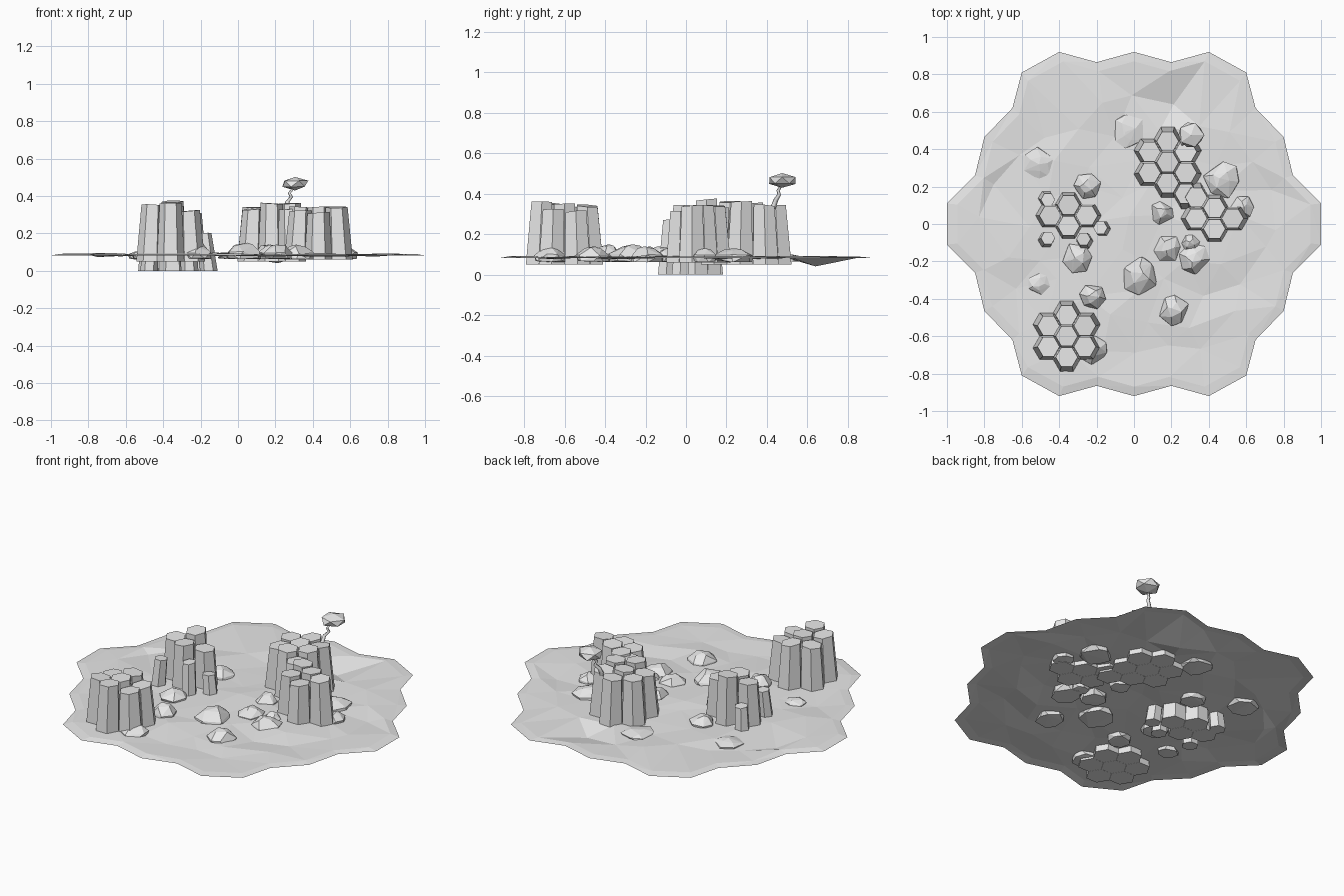
import bpy, bmesh, math, random
from mathutils import Vector
from mathutils.geometry import delaunay_2d_cdt

random.seed(4)
cube = bpy.data.objects.get("Cube")
if cube:
    bpy.data.objects.remove(cube, do_unlink=True)

stone = bpy.data.materials.new("stone_grey")
stone.use_nodes = True
stone.diffuse_color = (0.8, 0.8, 0.8, 1)
stone.node_tree.nodes["Principled BSDF"].inputs["Base Color"].default_value = (0.8, 0.8, 0.8, 1)


def jitter(amount):
    return random.uniform(-amount, amount)


def add_object(name, data):
    obj = bpy.data.objects.new(name, data)
    data.materials.append(stone)
    bpy.context.collection.objects.link(obj)
    return obj


def finish(name, bm):
    mesh = bpy.data.meshes.new(name)
    bm.to_mesh(mesh)
    bm.free()
    return add_object(name, mesh)


# Ground sheet: scalloped outline, a rim and a jittered triangle lattice
def ground_height(x, y):
    dip = 0.045 * math.exp(-((x - 0.2) ** 2 + (y - 0.68) ** 2) / 0.02)
    rise = 0.015 * math.exp(-((x + 0.1) ** 2 + (y + 0.3) ** 2) / 0.1)
    return 0.084 + rise - dip


def build_ground():
    quarter = [(0, 0.92), (0.2, 0.865), (0.4, 0.92), (0.6, 0.81),
               (0.65, 0.62), (0.8, 0.465), (0.85, 0.26), (1, 0.11)]
    half = quarter + [(x, -y) for x, y in reversed(quarter)]
    outline = half + [(-x, y) for x, y in reversed(half[1:-1])]
    n = len(outline)
    points = [Vector(p) for p in outline]
    heights = [0.082] * n
    for p in outline:
        points.append(Vector(p) * 0.945)
        heights.append(0.088 + jitter(0.004))
    for row in range(-4, 5):
        for col in range(-5, 6):
            x = (col + 0.5 * (row % 2)) * 0.2 + jitter(0.05)
            y = row * 0.17 + jitter(0.05)
            if (x / 0.88) ** 2 + (y / 0.8) ** 2 < 0.9:
                points.append(Vector((x, y)))
                heights.append(ground_height(x, y) + jitter(0.011))
    edges = [(i, (i + 1) % n) for i in range(n)]
    verts, _, faces, origins, _, _ = delaunay_2d_cdt(points, edges, [], 1, 1e-5)
    bm = bmesh.new()
    made = [bm.verts.new((v.x, v.y, heights[o[0]])) for v, o in zip(verts, origins)]
    for f in faces:
        face = bm.faces.new([made[i] for i in f])
        face.normal_update()
        if face.normal.z < 0:
            face.normal_flip()
    finish("ground", bm)


build_ground()


# Six-sided basalt columns that splay outward from the middle of their cluster
def column(name, center, pos, top, bottom, radius=0.059):
    bm = bmesh.new()
    foot = center + (pos - center) * 1.14
    slope = Vector((jitter(0.1), jitter(0.1)))
    rings = []
    for middle, r, z in ((foot, radius * 1.24, bottom), (pos, radius, top)):
        ring = []
        for k in range(6):
            a = k * math.pi / 3
            off = Vector((math.cos(a), math.sin(a))) * r
            tilt = off.dot(slope) if z == top else 0
            ring.append(bm.verts.new((*(middle + off), z + tilt)))
        rings.append(ring)
    low, high = rings
    bm.faces.new(low[::-1])
    bm.faces.new(high)
    for k in range(6):
        j = (k + 1) % 6
        bm.faces.new((low[k], low[j], high[j], high[k]))
    finish(name, bm)


# Each cluster: centre, bottom, and (column, half row, top) on a honeycomb
clusters = {
    "back_cluster": ((0.18, 0.33), 0.05, [
        (0, 2, 0.34), (0, 0, 0.35), (0, -2, 0.36), (-1, 1, 0.34), (-1, -1, 0.33),
        (1, 1, 0.34), (1, -1, 0.36), (1, -3, 0.33)]),
    "right_cluster": ((0.43, 0.03), 0.06, [
        (0, 1, 0.34), (0, -1, 0.31), (1, 0, 0.34), (-1, 0, 0.32), (-1, 2, 0.34)]),
    "left_cluster": ((-0.35, 0.045), 0, [
        (0, 1, 0.37), (0, -1, 0.34), (-1, 0, 0.33), (1, 0, 0.31)]),
    "front_cluster": ((-0.36, -0.6), 0.05, [
        (0, 2, 0.34), (0, 0, 0.35), (0, -2, 0.36), (-1, 1, 0.33), (-1, -1, 0.35),
        (1, 1, 0.31), (1, -1, 0.32)]),
}
for name, (center, bottom, cells) in clusters.items():
    center = Vector(center)
    for i, j, top in cells:
        pos = center + Vector((i * 0.097, j * 0.056))
        column(name + "_column", center, pos, top, bottom)

# Short thin columns around the left cluster
left = Vector(clusters["left_cluster"][0])
for x, y, top in ((-0.46, 0.13, 0.22), (-0.46, -0.075, 0.24),
                  (-0.27, -0.08, 0.27), (-0.18, -0.02, 0.2)):
    column("small_column", left, Vector((x, y)), top, 0, 0.038)


# Boulders: convex chunks with a flat foot
def boulder(x, y, radius, height):
    bm = bmesh.new()
    spin = random.random() * 6
    levels = ((7, 0.92, 0.065), (6, 1, 0.08 + height * 0.3), (4, 0.5, 0.08 + height * 0.85))
    for count, width, z in levels:
        for k in range(count):
            a = spin + (k + jitter(0.25)) * math.tau / count
            r = radius * (width + jitter(0.1))
            bm.verts.new((x + math.cos(a) * r, y + math.sin(a) * r, z + jitter(0.004)))
    bm.verts.new((x + jitter(0.02), y + jitter(0.02), 0.08 + height))
    hull = bmesh.ops.convex_hull(bm, input=bm.verts)
    unused = {g for g in hull["geom_interior"] if isinstance(g, bmesh.types.BMVert)}
    bmesh.ops.delete(bm, geom=list(unused), context="VERTS")
    bmesh.ops.recalc_face_normals(bm, faces=bm.faces)
    finish("boulder", bm)


for rock in ((-0.51, 0.32, 0.085, 0.03), (-0.25, 0.2, 0.07, 0.06), (-0.03, 0.5, 0.09, 0.02),
             (0.47, 0.24, 0.1, 0.05), (0.58, 0.09, 0.065, 0.05), (0.15, 0.06, 0.065, 0.06),
             (0.18, -0.13, 0.075, 0.06), (0.32, -0.19, 0.085, 0.06), (0.03, -0.28, 0.1, 0.07),
             (0.21, -0.46, 0.085, 0.06), (-0.3, -0.18, 0.08, 0.06), (-0.51, -0.32, 0.06, 0.025),
             (-0.22, -0.39, 0.07, 0.07), (-0.22, -0.67, 0.08, 0.06), (0.3, -0.1, 0.05, 0.05)):
    boulder(*rock)

# Small bent tree on top of the back cluster
trunk = bpy.data.curves.new("tree_trunk", "CURVE")
trunk.dimensions = "3D"
trunk.bevel_depth = 0.012
trunk.bevel_resolution = 0
path = [(0.26, 0.43, 0.33, 1.2), (0.265, 0.445, 0.37, 1), (0.285, 0.46, 0.395, 0.8),
        (0.275, 0.455, 0.415, 0.7), (0.3, 0.475, 0.45, 0.6)]
spline = trunk.splines.new("POLY")
spline.points.add(len(path) - 1)
for point, (x, y, z, r) in zip(spline.points, path):
    point.co = (x, y, z, 1)
    point.radius = r
trunk.use_fill_caps = True
add_object("tree_trunk", trunk)

bm = bmesh.new()
bmesh.ops.create_icosphere(bm, subdivisions=1, radius=1)
for v in bm.verts:
    v.co *= 1 + jitter(0.1)
    v.co = Vector((0.305 + v.co.x * 0.077, 0.475 + v.co.y * 0.073, 0.465 + v.co.z * 0.036))
finish("tree_canopy", bm)
